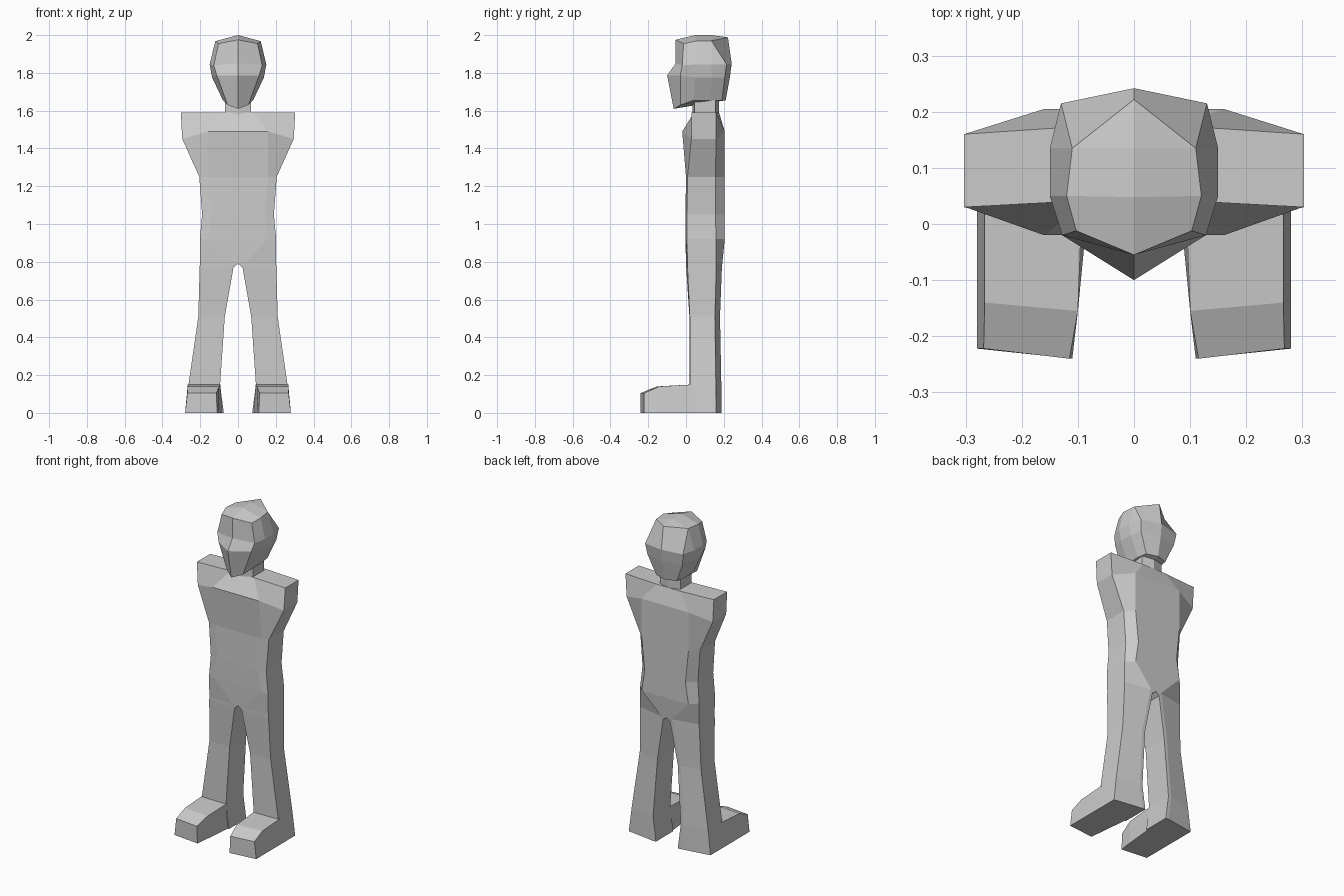
import bpy, bmesh

grey = bpy.data.materials.new("light_grey")
grey.diffuse_color = (0.6, 0.6, 0.6, 1)


def loft(name, rings, cap_first=True, cap_last=True, extra=()):
    """Skin half rings (x >= 0), mirror across x = 0 and make an object."""
    bm = bmesh.new()
    rows = [[bm.verts.new(p) for p in ring] for ring in rings]
    for a, b in zip(rows, rows[1:]):
        n = len(a)
        for i in range(n):
            j = (i + 1) % n
            quad = (a[i], a[j], b[j], b[i])
            if any(v.co.x > 1e-5 for v in quad):   # nothing on the centre plane
                bm.faces.new(quad)
    if cap_first:
        bm.faces.new(rows[0])
    if cap_last:
        bm.faces.new(rows[-1])
    for poly in extra:
        bm.faces.new([bm.verts.new(p) for p in poly])
    bmesh.ops.remove_doubles(bm, verts=bm.verts, dist=0.0005)
    bmesh.ops.mirror(bm, geom=bm.verts[:] + bm.edges[:] + bm.faces[:],
                     axis='X', merge_dist=0.0005)
    bmesh.ops.remove_doubles(bm, verts=bm.verts, dist=0.0005)
    bmesh.ops.recalc_face_normals(bm, faces=bm.faces)
    mesh = bpy.data.meshes.new(name)
    bm.to_mesh(mesh)
    bm.free()
    mesh.materials.append(grey)
    obj = bpy.data.objects.new(name, mesh)
    bpy.context.collection.objects.link(obj)
    return obj


# Torso and legs: z, outer z, inner x, panel x, half width,
# panel front y, side front y, side back y, panel back y
levels = [
    (1.59, 1.59, 0, .08, .303, .042, .03, .16, .175),
    (1.49, 1.45, 0, .16, .295, -.02, .028, .16, .205),
    (1.25, 1.25, 0, .16, .205, 0, .008, .155, .205),
    (1.05, 1.05, 0, .14, .19, -.003, .005, .155, .205),
    (.92, .92, 0, .16, .202, -.003, .005, .16, .205),
    (.79, .79, 0, .035, .202, 0, .008, .16, .192),
    (.77, .77, .024, .044, .203, .001, .008, .16, .19),
    (.51, .51, .07, .09, .21, .018, .02, .153, .18),
    (.15, .15, .095, .115, .262, .018, .02, .158, .187),
    (0, 0, .075, .095, .28, .018, .02, .16, .188),
]
loft("body", [[(ix, pf, z), (px, pf, z), (w, sf, oz), (w, sb, oz),
               (px, pb, z), (ix, pb, z)]
              for z, oz, ix, px, w, pf, sf, sb, pb in levels])

# Feet: y inner, y outer, top z, inner bottom x, inner top x, outer top x
feet = [
    (.03, .03, .15, .082, .093, .266),
    (-.155, -.14, .14, .1, .1, .266),
    (-.24, -.222, .105, .11, .115, .268),
]
loft("feet", [[(ib, yi, 0), (.28, yo, 0), (ot, yo, z), (it, yi, z)]
              for yi, yo, z, ib, it, ot in feet], cap_first=False)

# Neck
loft("neck", [[(0, .035, z), (.07, .045, z), (.07, .155, z), (0, .175, z)]
              for z in (1.58, 1.67)])

# Head: crown, brow, cheek and jaw rings, front centre round to back centre
head = [
    [(0, -.055, 1.975), (.103, -.012, 1.955), (.12, .05, 1.968),
     (.11, .135, 1.97), (.11, .135, 1.97), (0, .222, 1.988)],
    [(0, -.055, 1.85), (.128, -.02, 1.84), (.15, .05, 1.845),
     (.15, .135, 1.845), (.13, .215, 1.845), (0, .242, 1.85)],
    [(0, -.1, 1.787), (.112, -.03, 1.787), (.137, .05, 1.775),
     (.137, .135, 1.775), (.12, .205, 1.775), (0, .232, 1.775)],
    [(0, -.065, 1.61), (.055, -.03, 1.63), (.08, .04, 1.655),
     (.08, .13, 1.655), (.07, .19, 1.655), (0, .21, 1.655)],
]
f0, f1, s1, s2, _, b0 = head[0]
c1, c2 = (0, .048, 2.0), (0, .135, 2.0)
loft("head", head, cap_first=False,
     extra=[(f0, f1, s1, c1), (c1, s1, s2, c2), (c2, s2, b0)])
